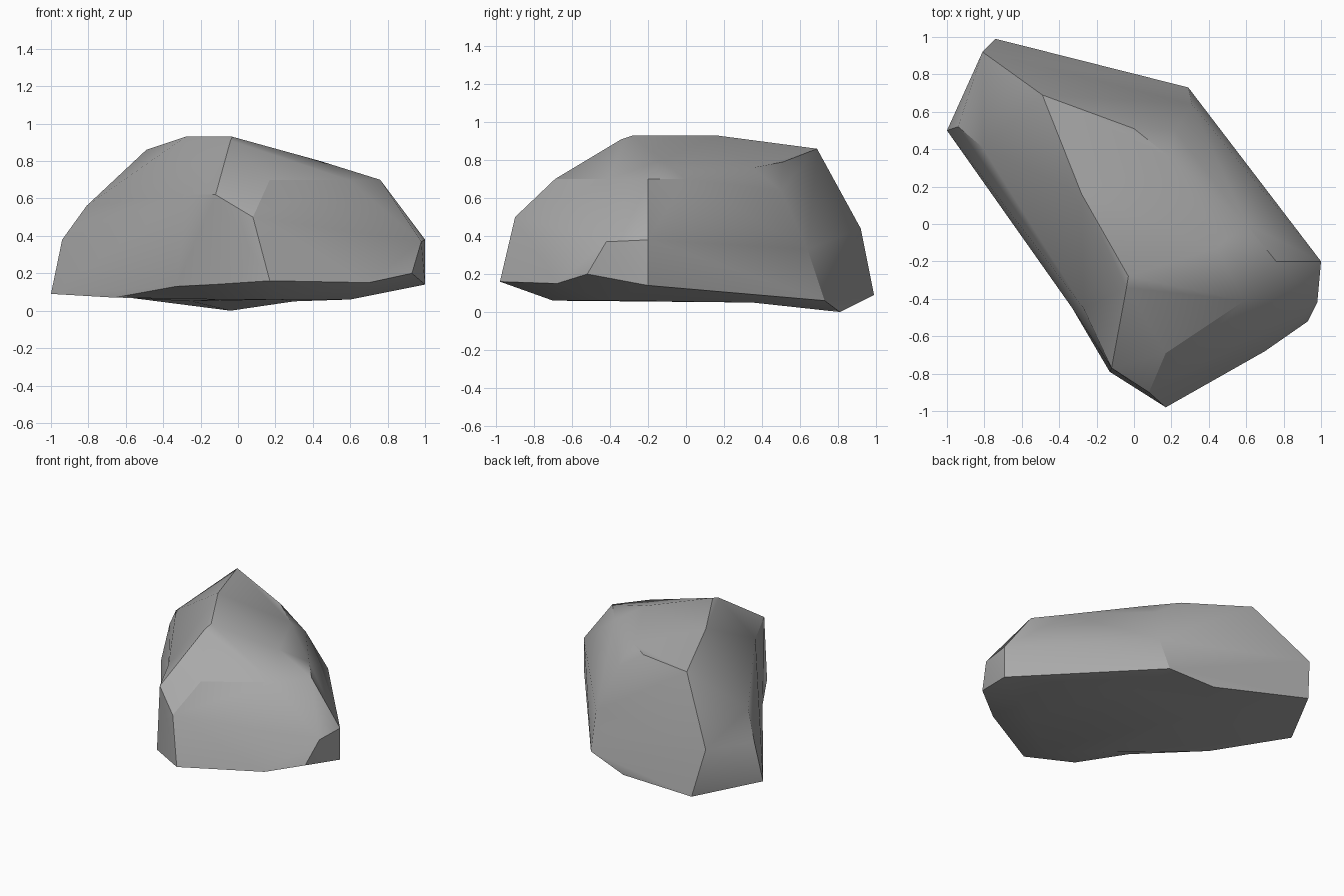
import bpy
import bmesh
import math
from mathutils import Vector

cube = bpy.data.objects.get("Cube")
if cube:
    bpy.data.objects.remove(cube)

# Bulging corner points of the boulder, listed by level
rim = [(-.04, .81, 0), (-1, .5, .09), (-.74, .99, .09), (.29, .73, .06),
       (.53, .41, .13), (1, -.2, .14), (.93, -.52, .2), (.7, -.68, .15),
       (.17, -.98, .16), (-.13, -.79, .14), (-.66, .02, .07)]
shoulder = [(-.94, .52, .38), (-.81, .92, .44), (.31, .64, .33),
            (1, -.2, .38), (.98, -.42, .37), (.08, -.9, .5),
            (-.12, -.77, .62), (.17, -.69, .7), (.76, -.2, .7),
            (.22, .5, .64), (-.81, .41, .56), (-.62, 0, .45)]
crown = [(-.03, -.28, .93), (-.28, .16, .93), (-.49, .69, .86),
         (.08, -.22, .91), (0, .51, .79), (-.04, -.34, .91)]

# Corners that sink into hollows: wrapped when pushed out, then pulled back
up, down, out = Vector((0, 0, .06)), Vector((0, 0, -.06)), Vector((-.06, -.04, 0))
hollows = [(up, [(.59, -.41, .7), (.6, 0, .7), (.44, -.13, .8), (.2, .35, .76)]),
           (down, [(.22, -.7, .06), (.6, -.4, .06), (.3, .35, .05),
                   (-.25, .35, .05), (-.1, -.45, .06)]),
           (out, [(-.33, -.45, .13), (-.27, -.45, .62)])]

bm = bmesh.new()
for co in rim + shoulder + crown:
    bm.verts.new(co)
sunken = [(bm.verts.new(Vector(co) + push), push)
          for push, points in hollows for co in points]

# Wrap the points in a faceted shell
bmesh.ops.convex_hull(bm, input=bm.verts)
for vert, push in sunken:
    vert.co -= push
loose = [v for v in bm.verts if not v.link_faces]
bmesh.ops.delete(bm, geom=loose, context='VERTS')
bmesh.ops.recalc_face_normals(bm, faces=bm.faces)

mesh = bpy.data.meshes.new("boulder")
bm.to_mesh(mesh)
bm.free()
boulder = bpy.data.objects.new("boulder", mesh)
bpy.context.collection.objects.link(boulder)

# Plain grey stone
stone = bpy.data.materials.new("grey stone")
stone.use_nodes = True
colour = (.4, .4, .4, 1)
stone.diffuse_color = colour
bsdf = stone.node_tree.nodes["Principled BSDF"]
bsdf.inputs["Base Color"].default_value = colour
mesh.materials.append(stone)

# Soft shading within faces, crisp main ridges
bpy.ops.object.select_all(action='DESELECT')
boulder.select_set(True)
bpy.context.view_layer.objects.active = boulder
bpy.ops.object.shade_smooth_by_angle(angle=math.radians(30))
